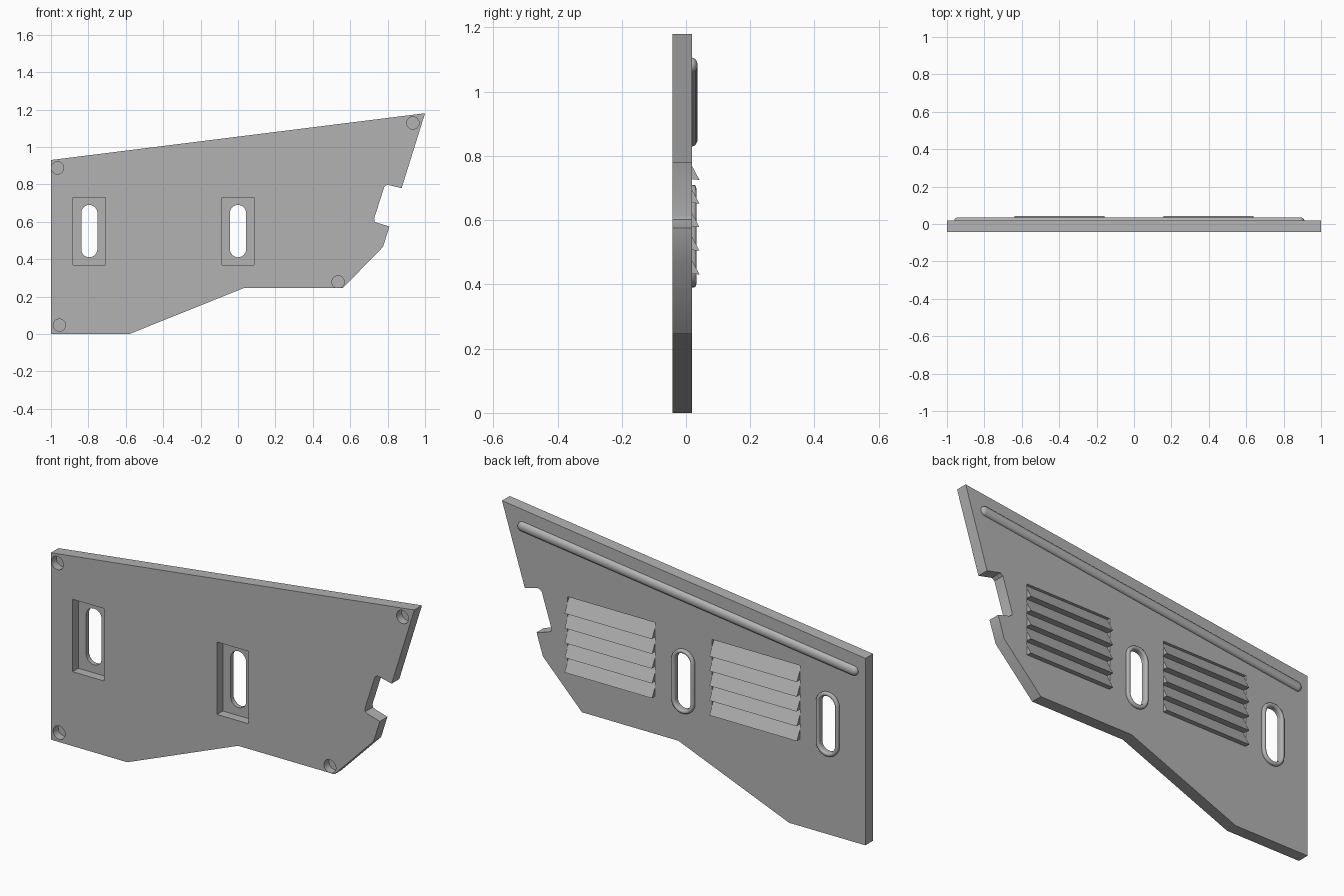
import bpy, bmesh
from math import sin, cos, pi, atan2
from mathutils import Vector

cube = bpy.data.objects.get("Cube")
if cube:
    bpy.data.objects.remove(cube, do_unlink=True)

FRONT, BACK = -0.042, 0.018
FLOOR = 0.003            # depth of pockets and vent recesses

grey = bpy.data.materials.new("plain_grey")
grey.use_nodes = True
grey.diffuse_color = (0.45, 0.45, 0.45, 1)
grey.node_tree.nodes["Principled BSDF"].inputs["Base Color"].default_value = (0.45, 0.45, 0.45, 1)


def loft(name, loops, cap=(True, True), closed=False):
    """Skin a list of equal-length point loops."""
    bm = bmesh.new()
    rings = [[bm.verts.new(p) for p in loop] for loop in loops]
    n = len(rings[0])
    for a, b in zip(rings, rings[1:]):
        for i in range(n):
            j = (i + 1) % n
            bm.faces.new((a[i], a[j], b[j], b[i]))
    if cap[0]:
        bm.faces.new(rings[0])
    if cap[1]:
        bm.faces.new(rings[-1])
    bmesh.ops.recalc_face_normals(bm, faces=bm.faces)
    mesh = bpy.data.meshes.new(name)
    bm.to_mesh(mesh)
    bm.free()
    obj = bpy.data.objects.new(name, mesh)
    bpy.context.collection.objects.link(obj)
    mesh.materials.append(grey)
    return obj


def prism(name, pts, y0, y1):
    return loft(name, [[(x, y, z) for x, z in pts] for y in (y0, y1)])


def box(name, x0, x1, z0, z1, y0, y1):
    return prism(name, [(x0, z0), (x1, z0), (x1, z1), (x0, z1)], y0, y1)


def stadium(a, b, r, steps=12):
    """Outline of a round-ended slot between centres a and b."""
    d = atan2(b[1] - a[1], b[0] - a[0])
    pts = []
    for c, start in ((b, d - pi / 2), (a, d + pi / 2)):
        for i in range(steps + 1):
            t = start + pi * i / steps
            pts.append((c[0] + r * cos(t), c[1] + r * sin(t)))
    return pts


def smooth(obj):
    bpy.ops.object.select_all(action='DESELECT')
    obj.select_set(True)
    bpy.context.view_layer.objects.active = obj
    bpy.ops.object.shade_smooth_by_angle(angle=0.6)


# Main plate with the notched edge
outline = [(-1, 0), (-0.58, 0), (0.03, 0.245), (0.56, 0.245),
           (0.775, 0.465), (0.81, 0.575), (0.745, 0.594), (0.73, 0.602),
           (0.728, 0.617), (0.782, 0.787), (0.797, 0.798), (0.875, 0.78),
           (1, 1.18), (-1, 0.93)]
plate = prism("plate", outline, FRONT, BACK)
cutters = []

# Slots with a square pocket in front and a rounded rim behind
SLOT_R = 0.043
for side, cx in (("right", -0.795), ("middle", 0.0)):
    a, b = (cx, 0.453), (cx, 0.647)
    cutters.append(box("pocket_cutter", cx - 0.086, cx + 0.086, 0.37, 0.73, -0.1, FLOOR))
    cutters.append(prism("slot_cutter", stadium(a, b, SLOT_R), -0.05, 0.1))
    section = [(0, BACK)]
    section += [(0.01 - 0.01 * cos(t * pi / 8), 0.023 + 0.009 * sin(t * pi / 8)) for t in range(9)]
    section += [(0.02, BACK)]
    rim = loft(side + "_slot_rim",
               [[(x, y, z) for x, z in stadium(a, b, SLOT_R + off)] for off, y in section],
               cap=(False, False))
    smooth(rim)

# Blind round holes near the corners
for x, z in ((-0.965, 0.888), (0.935, 1.128), (0.535, 0.278), (-0.955, 0.047)):
    circle = [(x + 0.033 * cos(i * pi / 16), z + 0.033 * sin(i * pi / 16)) for i in range(32)]
    cutters.append(prism("hole_cutter", circle, -0.1, -0.002))

# Louvred vents: sawtooth slats set in a recess
LOW, PITCH, COUNT = 0.431, 0.0735, 5
HIGH = LOW + PITCH * COUNT
saw = [(-0.004, HIGH), (-0.004, LOW)]
for i in range(COUNT):
    z = LOW + i * PITCH
    saw += [(FLOOR, z + 0.004), (0.042, z), (FLOOR, z + PITCH)]
for side, x0, x1 in (("left", 0.157, 0.64), ("right", -0.64, -0.157)):
    cutters.append(box("vent_cutter", x0, x1, LOW, HIGH, FLOOR, 0.1))
    loft(side + "_vent_slats", [[(x, y, z) for y, z in saw] for x in (x0 + 0.001, x1 - 0.001)])

# Cut every opening out of the plate
bpy.context.view_layer.objects.active = plate
for c in cutters:
    c.hide_render = True
    mod = plate.modifiers.new("cut", 'BOOLEAN')
    mod.operation = 'DIFFERENCE'
    mod.solver = 'EXACT'
    mod.object = c
    bpy.ops.object.modifier_apply(modifier=mod.name)
for c in cutters:
    bpy.data.objects.remove(c, do_unlink=True)
smooth(plate)

# Half-round rail along the sloping top edge
a, b, r = (-0.937, 0.853), (0.887, 1.082), 0.024
dome = [(r, BACK - 0.002)] + [(r * cos(t * pi / 16), BACK + 0.018 * sin(t * pi / 16)) for t in range(8)]
rail = loft("top_rail", [[(x, y, z) for x, z in stadium(a, b, q)] for q, y in dome])
smooth(rail)
